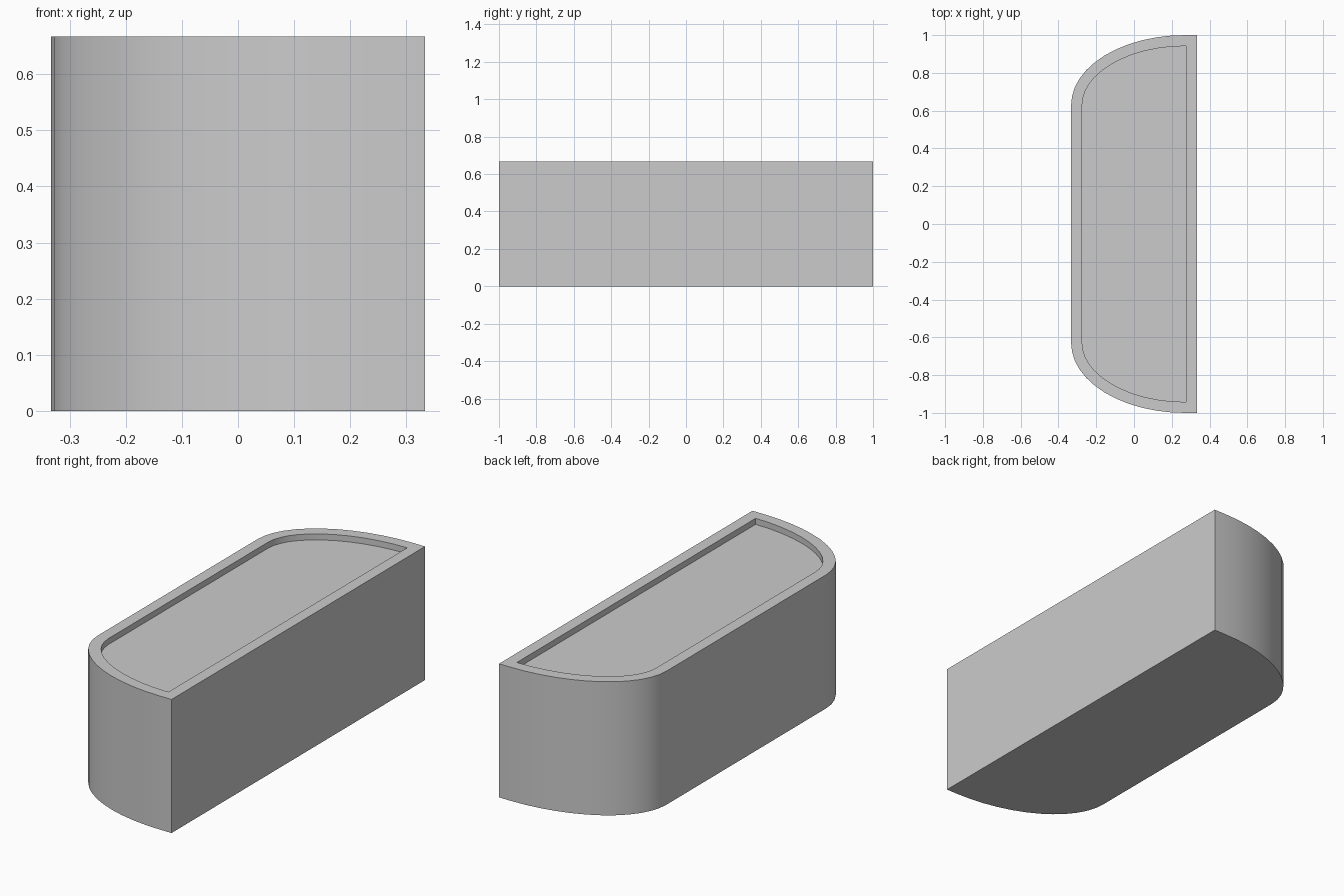
import bpy, bmesh, math

if "Cube" in bpy.data.objects:
    bpy.data.objects.remove(bpy.data.objects["Cube"])

HX, HY, H = 0.333, 1.0, 0.667      # half width, half length, height
CX, CY = 0.27, 0.63                # centre of the elliptical corner
RIM, RECESS = 0.058, 0.03
SEG = 12

# Plan outline: square corners on +x, elliptical corners on -x
half = [(HX, HY)]
for i in range(SEG + 1):
    a = math.pi / 2 * i / SEG
    half.append((CX - (CX + HX) * math.sin(a), CY + (HY - CY) * math.cos(a)))
outline = half + [(x, -y) for x, y in reversed(half)]

# Solid body
bm = bmesh.new()
base = bm.faces.new([bm.verts.new((x, y, 0)) for x, y in outline])
ext = bmesh.ops.extrude_face_region(bm, geom=[base], use_keep_orig=True)
bmesh.ops.translate(bm, vec=(0, 0, H),
                    verts=[g for g in ext["geom"] if isinstance(g, bmesh.types.BMVert)])
bmesh.ops.recalc_face_normals(bm, faces=bm.faces)
bm.normal_update()

# Rim and shallow recess in the top
top = max(bm.faces, key=lambda f: f.calc_center_median().z)
bmesh.ops.inset_region(bm, faces=[top], thickness=RIM, use_even_offset=True)
ext = bmesh.ops.extrude_face_region(bm, geom=[top])
bmesh.ops.translate(bm, vec=(0, 0, -RECESS),
                    verts=[g for g in ext["geom"] if isinstance(g, bmesh.types.BMVert)])
if top.is_valid:
    bmesh.ops.delete(bm, geom=[top], context='FACES_ONLY')
bmesh.ops.recalc_face_normals(bm, faces=bm.faces)

mesh = bpy.data.meshes.new("planter_box")
bm.to_mesh(mesh)
bm.free()
planter = bpy.data.objects.new("planter_box", mesh)
bpy.context.collection.objects.link(planter)

# Smooth curved corners, crisp edges
bpy.context.view_layer.objects.active = planter
planter.select_set(True)
bpy.ops.object.shade_smooth_by_angle(angle=math.radians(30))
